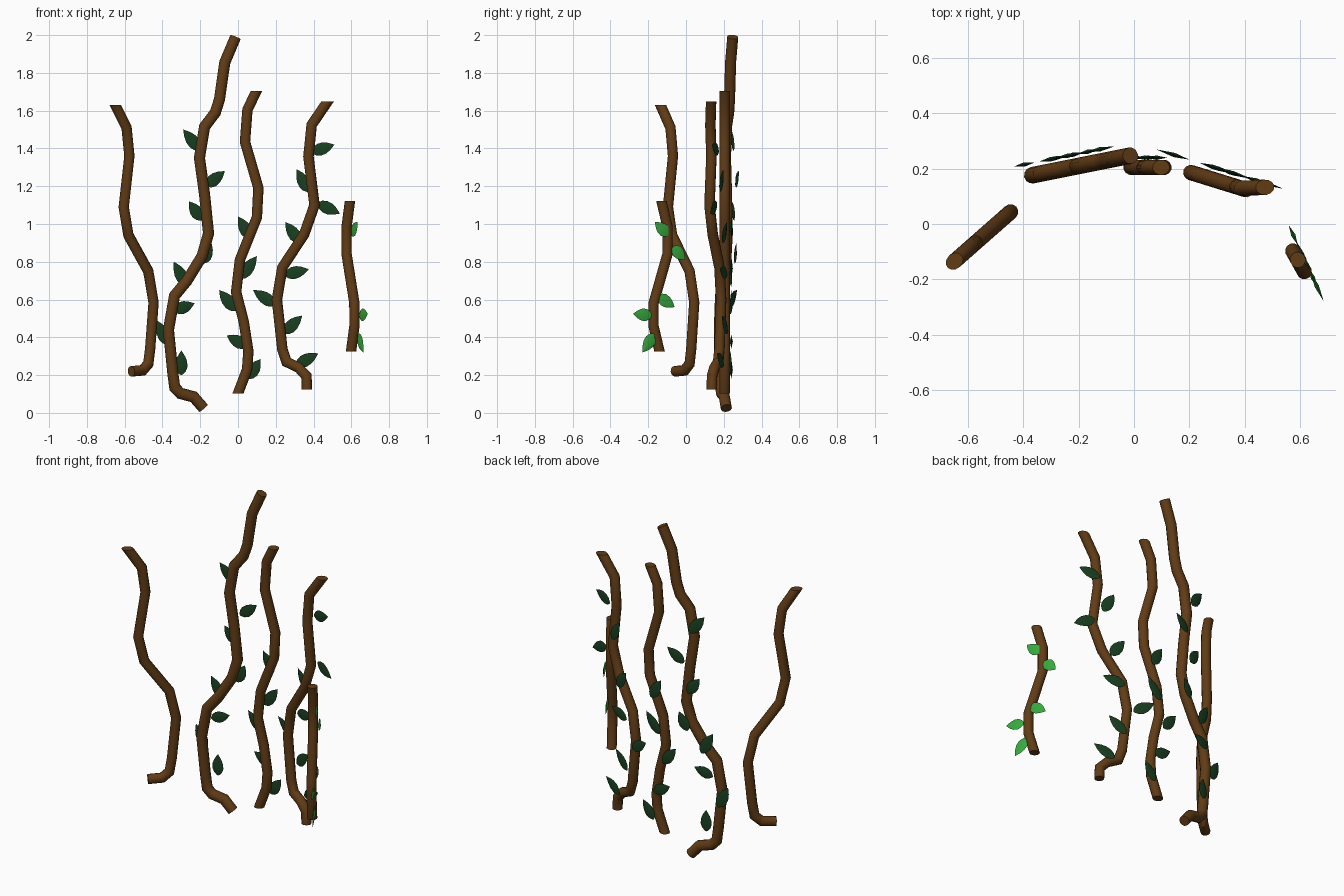
import bpy, bmesh, math
from mathutils import Vector

if "Cube" in bpy.data.objects:
    bpy.data.objects.remove(bpy.data.objects["Cube"])


def material(name, rgb):
    m = bpy.data.materials.new(name)
    m.diffuse_color = (*rgb, 1)
    m.use_nodes = True
    m.node_tree.nodes["Principled BSDF"].inputs["Base Color"].default_value = m.diffuse_color
    return m


BARK = material("bark", (0.12, 0.045, 0.008))
DARK = material("dark_leaf", (0.01, 0.05, 0.015))
LIGHT = material("light_leaf", (0.04, 0.4, 0.05))
UP = Vector((0, 0, 1))


def finish(bm, name, mat):
    bmesh.ops.recalc_face_normals(bm, faces=bm.faces)
    me = bpy.data.meshes.new(name)
    bm.to_mesh(me)
    bm.free()
    ob = bpy.data.objects.new(name, me)
    me.materials.append(mat)
    bpy.context.collection.objects.link(ob)
    bpy.ops.object.select_all(action='DESELECT')
    ob.select_set(True)
    bpy.context.view_layer.objects.active = ob
    bpy.ops.object.shade_smooth_by_angle(angle=math.radians(35))


# Mitred tube through the points, optionally cut level at the ends
def vine(name, pts, r=0.028, sides=12, flat_top=True, flat_end=False):
    bm = bmesh.new()
    dirs = [(b - a).normalized() for a, b in zip(pts, pts[1:])]
    u = dirs[0].orthogonal().normalized()
    w = dirs[0].cross(u)
    ring = [pts[0] + r * (u * math.cos(a) + w * math.sin(a))
            for a in (2 * math.pi * i / sides for i in range(sides))]
    prev = None
    for i, p in enumerate(pts):
        d = dirs[max(i - 1, 0)]
        n = d + dirs[min(i, len(dirs) - 1)]
        if (i == 0 and flat_top) or (i == len(pts) - 1 and flat_end):
            n = UP
        ring = [v + d * ((p - v).dot(n) / d.dot(n)) for v in ring]
        vs = [bm.verts.new(v) for v in ring]
        if prev:
            for k in range(sides):
                j = (k + 1) % sides
                bm.faces.new((prev[k], prev[j], vs[j], vs[k]))
        else:
            bm.faces.new(vs)
        prev = vs
    bm.faces.new(prev)
    finish(bm, name, BARK)


# Thin pointed leaves with a slight ridge on both sides
HALF = [(0.04, 0.3), (0.15, 0.72), (0.33, 1), (0.55, 0.95), (0.75, 0.65), (0.9, 0.27)]


def leaves(name, specs, place, side, mat, width=0.033):
    bm = bmesh.new()
    for s0, z0, s1, z1 in specs:
        a, b = place(s0, z0), place(s1, z1)
        along = b - a
        n = (place(1, 0) - place(0, 0)).cross(UP).normalized()
        across = n.cross(along).normalized() * width
        rim = [a] + [a + along * t + across * h for t, h in HALF] + [b]
        rim += [a + along * t - across * h for t, h in reversed(HALF)]
        vs = [bm.verts.new(p + side) for p in rim]
        for f in (-1, 1):
            c = bm.verts.new(a + along * 0.45 + side + n * f * 0.008)
            for k in range(len(vs)):
                bm.faces.new((vs[k], vs[(k + 1) % len(vs)], c))
    finish(bm, name, mat)


# Each vine lies in its own upright plane
def plane(y0, slope):
    return lambda x, z: Vector((x, y0 + slope * x, z))


far_left = plane(0.437, 0.88)
vine("far_left_vine", [far_left(*p) for p in [
    (-.65, 1.63), (-.59, 1.51), (-.575, 1.36), (-.605, 1.09), (-.58, .94),
    (-.475, .75), (-.447, .585), (-.465, .34), (-.475, .26), (-.505, .225), (-.565, .22)]])

tall = plane(0.25, 0.2)
vine("tall_vine", [tall(*p) for p in [
    (-.013, 1.99), (-.07, 1.855), (-.098, 1.66), (-.12, 1.59), (-.177, 1.515),
    (-.204, 1.35), (-.177, 1.156), (-.156, .95), (-.19, .83), (-.27, .70),
    (-.336, .62), (-.368, .44), (-.345, .21), (-.335, .135), (-.305, .103),
    (-.235, .085), (-.183, .025)]], r=0.03, flat_top=False)
leaves("tall_vine_leaves", [
    (-.20, 1.39, -.29, 1.50), (-.17, 1.20, -.07, 1.28), (-.19, 1.02, -.26, 1.12),
    (-.19, .79, -.14, .90), (-.27, .67, -.34, .80), (-.34, .54, -.23, .58),
    (-.37, .36, -.43, .49), (-.30, .20, -.30, .33)], tall, Vector((0, .045, 0)), DARK)

middle = plane(0.205, 0)
vine("middle_vine", [middle(*p) for p in [
    (.098, 1.705), (.05, 1.605), (.037, 1.435), (.108, 1.19), (.10, 1.035),
    (.01, .81), (-.01, .64), (.03, .485), (.055, .325), (.048, .23), (0, .103)]],
    flat_end=True)
leaves("middle_vine_leaves", [
    (.07, .92, 0, 1.04), (.01, .71, .10, .83), (-.01, .54, -.10, .65),
    (.05, .35, -.06, .41), (.05, .18, .12, .285)], middle, Vector((0, .035, 0)), DARK)

right = plane(0.25, -0.31)
vine("right_vine", [Vector((.474, .133, 1.648))] + [right(*p) for p in [
    (.39, 1.525), (.373, 1.357), (.405, 1.10), (.35, .945), (.235, .77),
    (.206, .60), (.235, .336), (.257, .27), (.32, .24), (.362, .195), (.365, .125)]],
    flat_end=True)
leaves("right_vine_leaves", [
    (.39, 1.38, .51, 1.42), (.375, 1.17, .31, 1.29), (.42, 1.11, .54, 1.055),
    (.33, .90, .25, 1.01), (.245, .73, .375, .76), (.20, .57, .08, .65),
    (.24, .42, .34, .515), (.305, .25, .425, .315)], right, Vector((0, .045, 0)), DARK)


# Short side vine, laid out along y
def short(y, z):
    return Vector((.52 - .56 * y, y, z))


vine("short_vine", [short(*p) for p in [
    (-.13, 1.122), (-.098, .985), (-.098, .84), (-.172, .58), (-.172, .46), (-.14, .325)]],
    flat_end=True)
leaves("short_vine_leaves", [
    (-.09, .94, -.165, 1.01), (-.07, .88, -.005, .81), (-.15, .62, -.06, .56),
    (-.18, .515, -.28, .525), (-.165, .42, -.23, .32)],
    lambda y, z: Vector((.558 - .46 * y, y, z)), Vector(), LIGHT)
